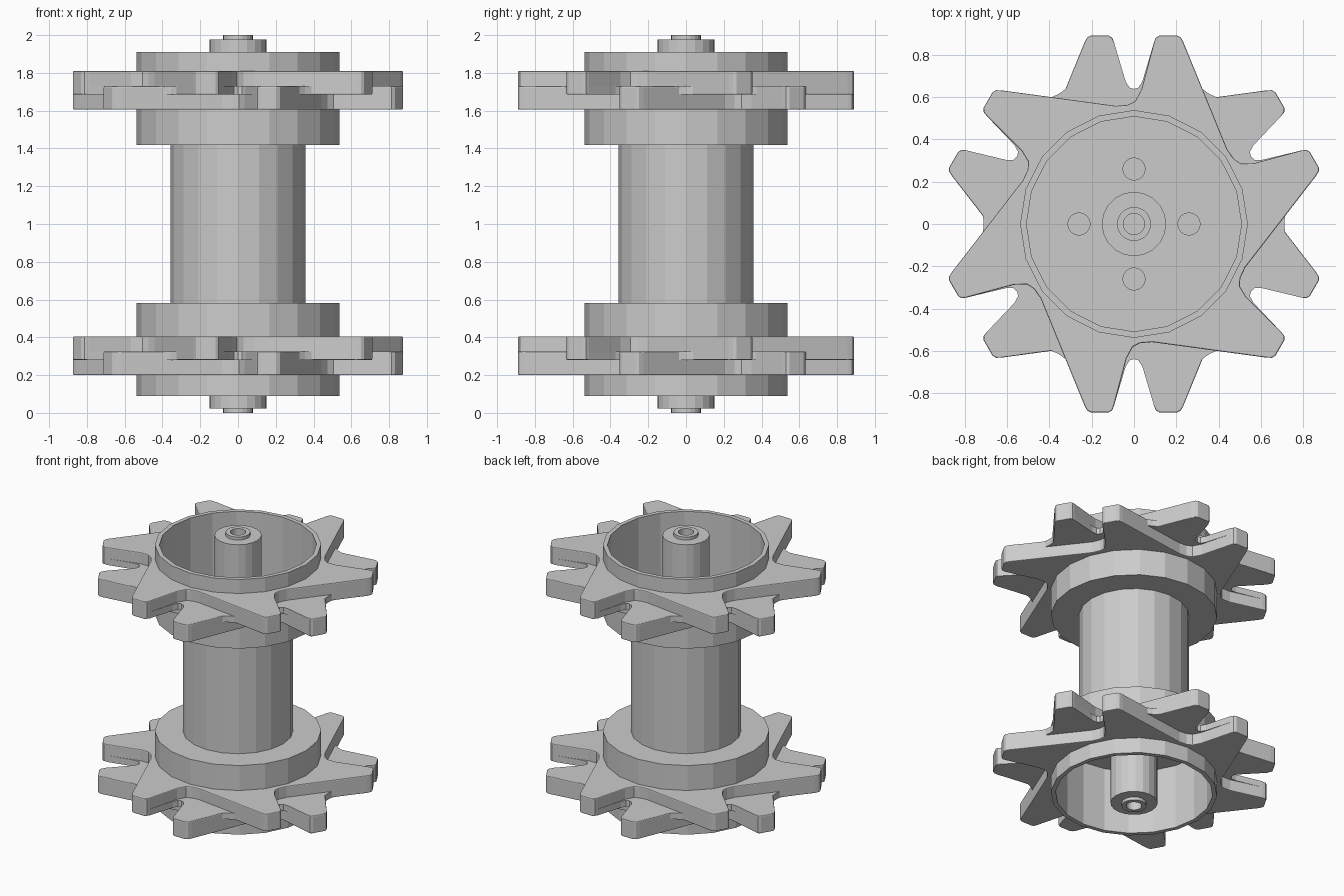
import bpy, bmesh, math
from mathutils import Matrix

if "Cube" in bpy.data.objects:
    bpy.data.objects.remove(bpy.data.objects["Cube"])

SIDES = 20


def finish(name, bm):
    bmesh.ops.recalc_face_normals(bm, faces=bm.faces[:])
    me = bpy.data.meshes.new(name)
    bm.to_mesh(me)
    bm.free()
    ob = bpy.data.objects.new(name, me)
    bpy.context.collection.objects.link(ob)
    return ob


def lathe(name, profile, sides=SIDES, flip=False, at=(0, 0)):
    """Spin an (r, z) profile round z; flip mirrors it about z = 1."""
    bm = bmesh.new()
    vs = [bm.verts.new((r, 0, 2 - z if flip else z)) for r, z in profile]
    es = [bm.edges.new(p) for p in zip(vs, vs[1:])]
    bmesh.ops.spin(bm, geom=vs + es, cent=(0, 0, 0), axis=(0, 0, 1),
                   angle=2 * math.pi, steps=sides)
    bmesh.ops.remove_doubles(bm, verts=bm.verts[:], dist=1e-4)
    bmesh.ops.translate(bm, verts=bm.verts[:], vec=(at[0], at[1], 0))
    return finish(name, bm)


def around(points):
    """Repeat one 60 degree sector six times, clockwise."""
    out = []
    for k in range(6):
        c, s = math.cos(-k * math.pi / 3), math.sin(-k * math.pi / 3)
        out += [(x * c - y * s, x * s + y * c) for x, y in points]
    return out


def plate(name, outline, z0, z1, bevel=0):
    """Extruded toothed outline with a bore for the hub."""
    bm = bmesh.new()
    bore = [(0.515 * math.cos(i * 2 * math.pi / SIDES),
             0.515 * math.sin(i * 2 * math.pi / SIDES)) for i in range(SIDES)]
    edges = []
    for loop in (outline, bore):
        vs = [bm.verts.new((x, y, z0)) for x, y in loop]
        edges += [bm.edges.new((vs[i - 1], vs[i])) for i in range(len(vs))]
    bmesh.ops.triangle_fill(bm, edges=edges, use_beauty=True, normal=(0, 0, 1))
    ext = bmesh.ops.extrude_face_region(bm, geom=bm.faces[:], use_keep_orig=True)
    top = [v for v in ext["geom"] if isinstance(v, bmesh.types.BMVert)]
    bmesh.ops.translate(bm, verts=top, vec=(0, 0, z1 - z0))
    ob = finish(name, bm)
    if bevel:
        m = ob.modifiers.new("rounded_edges", 'BEVEL')
        m.width, m.segments = bevel, 2
        m.limit_method, m.angle_limit = 'ANGLE', math.radians(60)
    return ob


# Swept tooth: valley, steep flank, tip, then long flank to the next valley
swept = around([(-0.085, 0.558), (-0.03, 0.563), (0.005, 0.58), (0.035, 0.635),
                (0.095, 0.86), (0.103, 0.88), (0.12, 0.89),
                (0.205, 0.89), (0.222, 0.88), (0.235, 0.855)])
swept_mirrored = [(-x, y) for x, y in swept]

# Web: all twelve teeth with rounded notches
half = [(0, 0.638), (0.022, 0.645), (0.04, 0.675), (0.095, 0.86), (0.12, 0.885),
        (0.205, 0.885), (0.23, 0.86), (0.295, 0.69), (0.32, 0.64), (0.355, 0.615)]
web = around([(-x, y) for x, y in half[:0:-1]] + half[:-1])

for label, z in (("lower", 0.2), ("upper", 1.605)):
    plate(label + "_wheel_top_teeth", swept, z + 0.08, z + 0.205, 0.022)
    plate(label + "_wheel_bottom_teeth", swept_mirrored, z, z + 0.125, 0.022)
    plate(label + "_wheel_web", web, z + 0.08, z + 0.125)

# Central tube
lathe("tube", [(0, 0.57), (0.357, 0.57), (0.357, 1.43), (0, 1.43)])

# Cupped hubs, axle bosses and bolt heads at both ends
for label, flip in (("lower", True), ("upper", False)):
    lathe(label + "_hub", [(0, 1.417), (0.538, 1.417), (0.538, 1.91),
                           (0.508, 1.91), (0.508, 1.45), (0, 1.45)], flip=flip)
    lathe(label + "_axle_boss", [(0, 1.44), (0.152, 1.44), (0.152, 1.978), (0.08, 1.978),
                                 (0.08, 2.0), (0.05, 2.0), (0.05, 1.9), (0, 1.9)], flip=flip)
    for i in range(4):
        a = i * math.pi / 2
        lathe(f"{label}_bolt_{i}", [(0, 1.44), (0.055, 1.44), (0.055, 1.47), (0, 1.47)],
              16, flip, (0.26 * math.cos(a), 0.26 * math.sin(a)))
